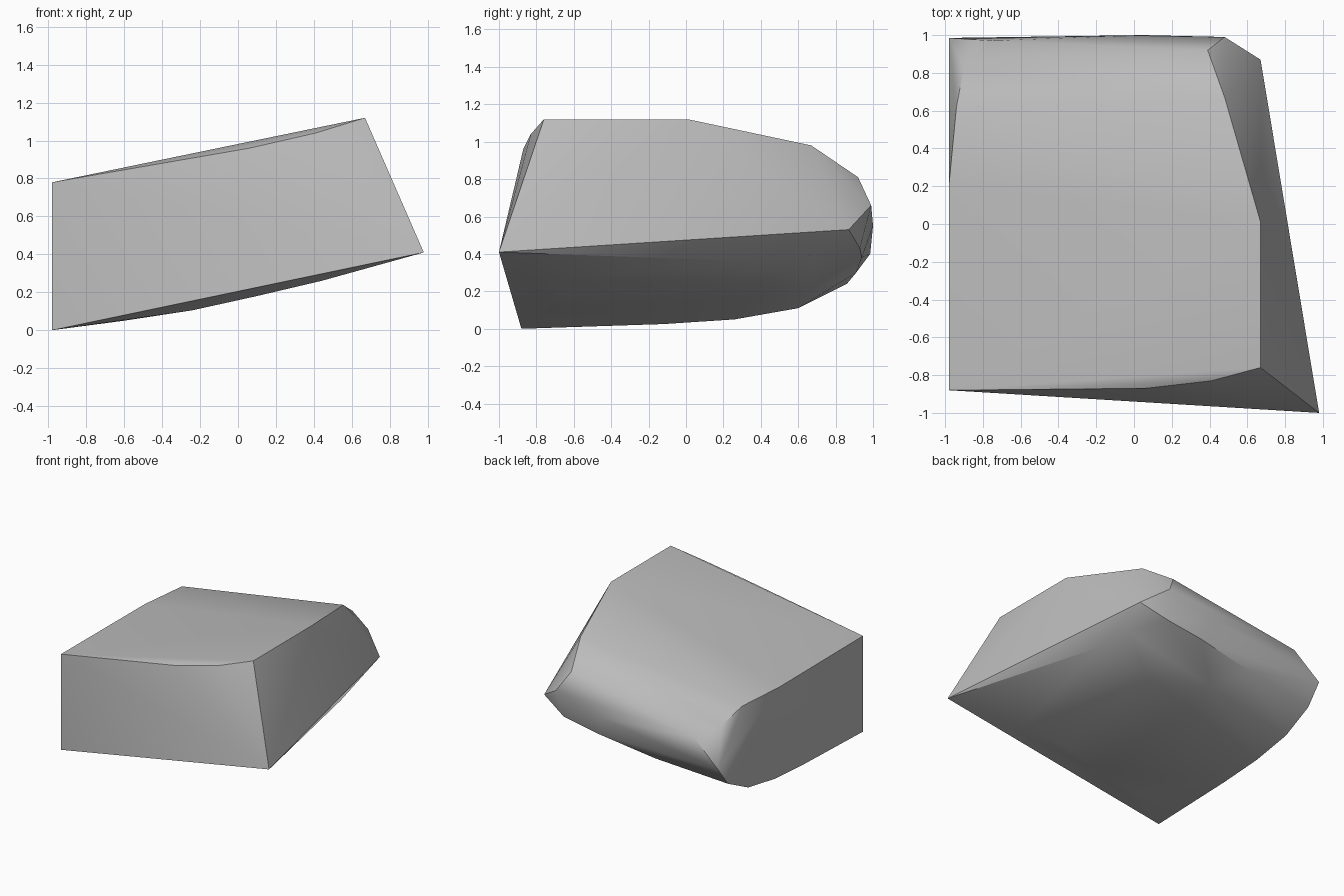
import bpy
import bmesh
import math

cube = bpy.data.objects.get("Cube")
if cube:
    bpy.data.objects.remove(cube, do_unlink=True)

# Stone colour
stone = bpy.data.materials.new("stone_grey")
stone.use_nodes = True
grey = (0.5, 0.5, 0.5, 1)
stone.diffuse_color = grey
stone.node_tree.nodes["Principled BSDF"].inputs["Base Color"].default_value = grey

# Flat left end: outline in (y, z)
left_end = [(-.98, y, z) for y, z in (
    (-.88, 0), (-.12, .025), (.26, .05), (.6, .11), (.86, .24),
    (.985, .4), (.2, .775), (-.88, .78))]

# Right end: pointed front corner, crest and back corner
right_end = [
    (.98, -1, .41), (.67, -.76, 1.12), (.67, .01, 1.12), (.48, .67, .98),
    (.39, .92, .81), (.48, .99, .66), (.67, .87, .53),
    (.61, .66, .39), (.66, .38, .36)]

# Rounded front top rim and chamfered back left corner
rims = [
    (.06, -.87, .96), (.41, -.83, 1.04),
    (-.94, .62, .77), (-.9, .83, .68), (-.75, .97, .6)]

# Rounded back and bulging underside
back_and_base = [
    (.05, 1, .55), (.45, .93, .43), (.14, .94, .38), (-.36, .91, .3),
    (-.6, -.7, .05), (-.24, -.7, .105), (.1, -.7, .18), (.44, -.75, .26),
    (-.2, .38, .17), (-.2, .66, .21), (.2, .4, .24)]

# Wrap the corner points in one tight skin
bm = bmesh.new()
for p in left_end + right_end + rims + back_and_base:
    bm.verts.new(p)
hull = bmesh.ops.convex_hull(bm, input=bm.verts)
loose = [v for v in bm.verts if not v.link_faces]
bmesh.ops.delete(bm, geom=loose, context='VERTS')
bmesh.ops.dissolve_limit(bm, angle_limit=math.radians(1),
                         verts=bm.verts, edges=bm.edges)
bmesh.ops.recalc_face_normals(bm, faces=bm.faces)

mesh = bpy.data.meshes.new("boulder")
bm.to_mesh(mesh)
bm.free()
mesh.materials.append(stone)
boulder = bpy.data.objects.new("boulder", mesh)
bpy.context.collection.objects.link(boulder)

# Smooth shading with crisp main edges
bpy.ops.object.select_all(action='DESELECT')
boulder.select_set(True)
bpy.context.view_layer.objects.active = boulder
bpy.ops.object.shade_smooth_by_angle(angle=math.radians(35))
